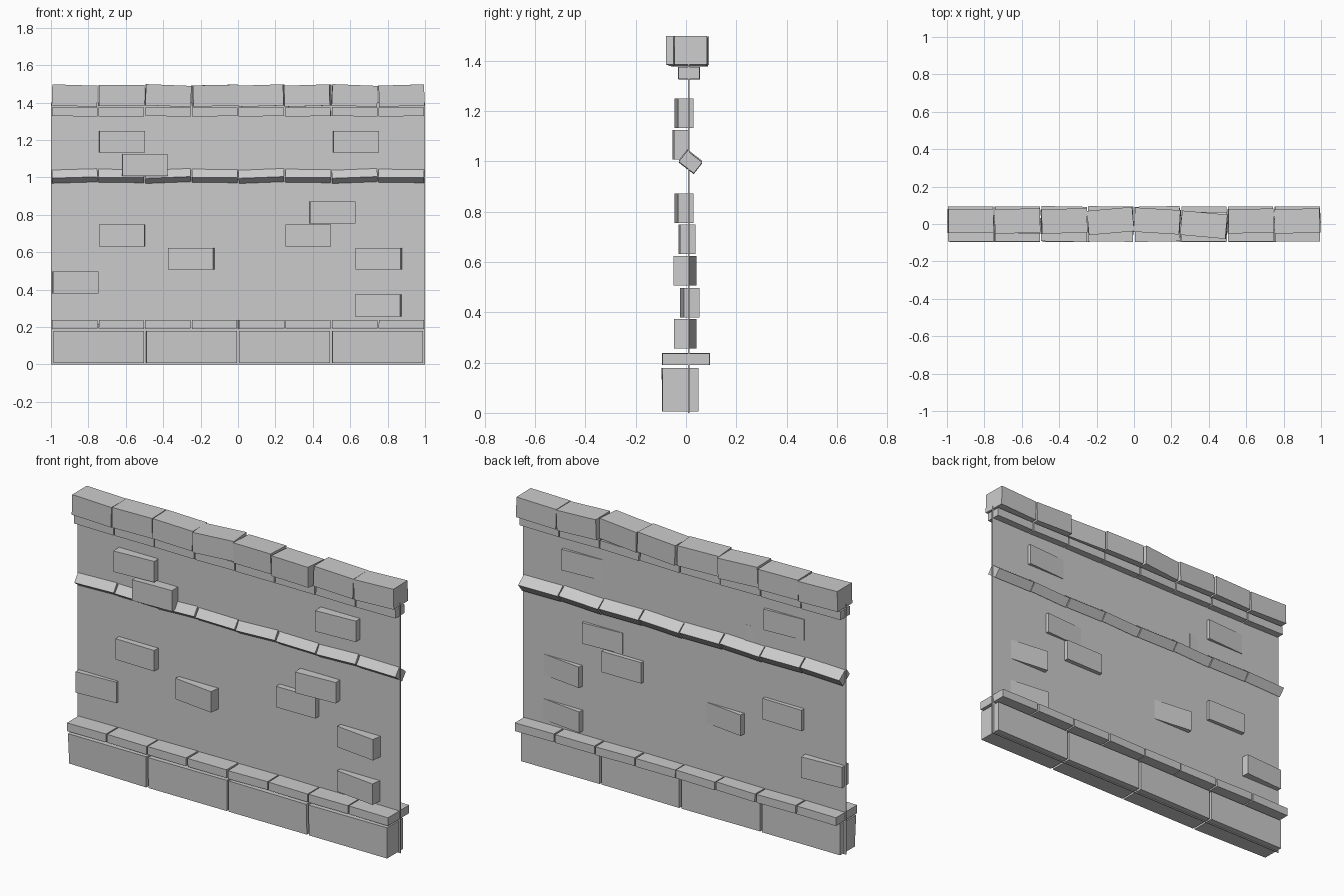
import bpy, bmesh
from mathutils import Matrix, Euler, Vector


def block(name, center, size, rot=(0, 0, 0), front_twist=0.0):
    """Box stone; front_twist pushes one lower front corner for a hewn face."""
    bm = bmesh.new()
    bmesh.ops.create_cube(bm, size=1, matrix=Matrix.Diagonal((*size, 1)))
    for v in bm.verts:
        if v.co.y < 0 and v.co.x * front_twist < 0 and v.co.z < 0:
            v.co.y += abs(front_twist)
    bm.transform(Matrix.Translation(Vector(center)) @ Euler(rot).to_matrix().to_4x4())
    mesh = bpy.data.meshes.new(name)
    bm.to_mesh(mesh)
    bm.free()
    obj = bpy.data.objects.new(name, mesh)
    bpy.context.collection.objects.link(obj)
    return obj


# thin wall panel
block("wall_panel", (0, 0.01, 0.70), (2.0, 0.006, 1.40))

# large foundation stones
for i, (yaw, twist) in enumerate([(0.0, 0.012), (0.01, 0.004), (-0.01, -0.006), (0.008, 0.005)]):
    block(f"base_stone_{i}", (-0.745 + i * 0.497, -0.024, 0.092),
          (0.485, 0.142, 0.172), (0, 0, yaw), twist)

# per-stone yaw and tilt of the eight-stone courses
cap_yaw = [0.0, 0.03, 0.03, 0.09, -0.06, -0.09, 0.01, 0.02]
cap_tilt = [0.03, 0.0, 0.04, -0.02, -0.03, -0.03, 0.04, -0.03]
mid_tilt = [-0.03, 0.01, -0.04, 0.01, -0.04, 0.01, -0.04, 0.01]
for i in range(8):
    x = -0.873 + i * 0.2495
    # ledge above the foundation
    block(f"base_ledge_{i}", (x, 0, 0.214), (0.242, 0.188, 0.046),
          (0, cap_tilt[7 - i] * 0.3, cap_yaw[7 - i] * 0.2))
    # slanted middle course
    block(f"middle_course_{i}", (x, 0.018, 0.998), (0.243, 0.075, 0.055),
          (-0.66, mid_tilt[i], 0))
    # trim under the coping
    block(f"coping_trim_{i}", (x, 0.012, 1.35), (0.243, 0.083, 0.047),
          (0, cap_tilt[i] * 0.3, cap_yaw[i] * 0.2))
    # coping stones
    block(f"coping_stone_{i}", (x, 0.016 - (0.02 if i == 5 else 0), 1.437),
          (0.243, 0.13, 0.113), (0, cap_tilt[i], cap_yaw[i]))

# scattered bricks showing through the wall: x, y, z, yaw
bricks = [(-0.62, -0.008, 1.19, 0.06), (0.63, -0.008, 1.19, 0.06),
          (-0.498, -0.02, 1.065, 0.03), (0.505, -0.008, 0.813, 0.06),
          (0.375, 0.006, 0.69, 0.01), (-0.62, 0.004, 0.69, -0.02),
          (-0.25, -0.004, 0.565, -0.12), (0.753, -0.004, 0.565, -0.12),
          (-0.87, 0.015, 0.438, 0.06), (0.75, -0.003, 0.315, -0.12)]
for i, (x, y, z, yaw) in enumerate(bricks):
    block(f"wall_brick_{i}", (x, y, z), (0.243, 0.062, 0.117), (0, 0, yaw))
